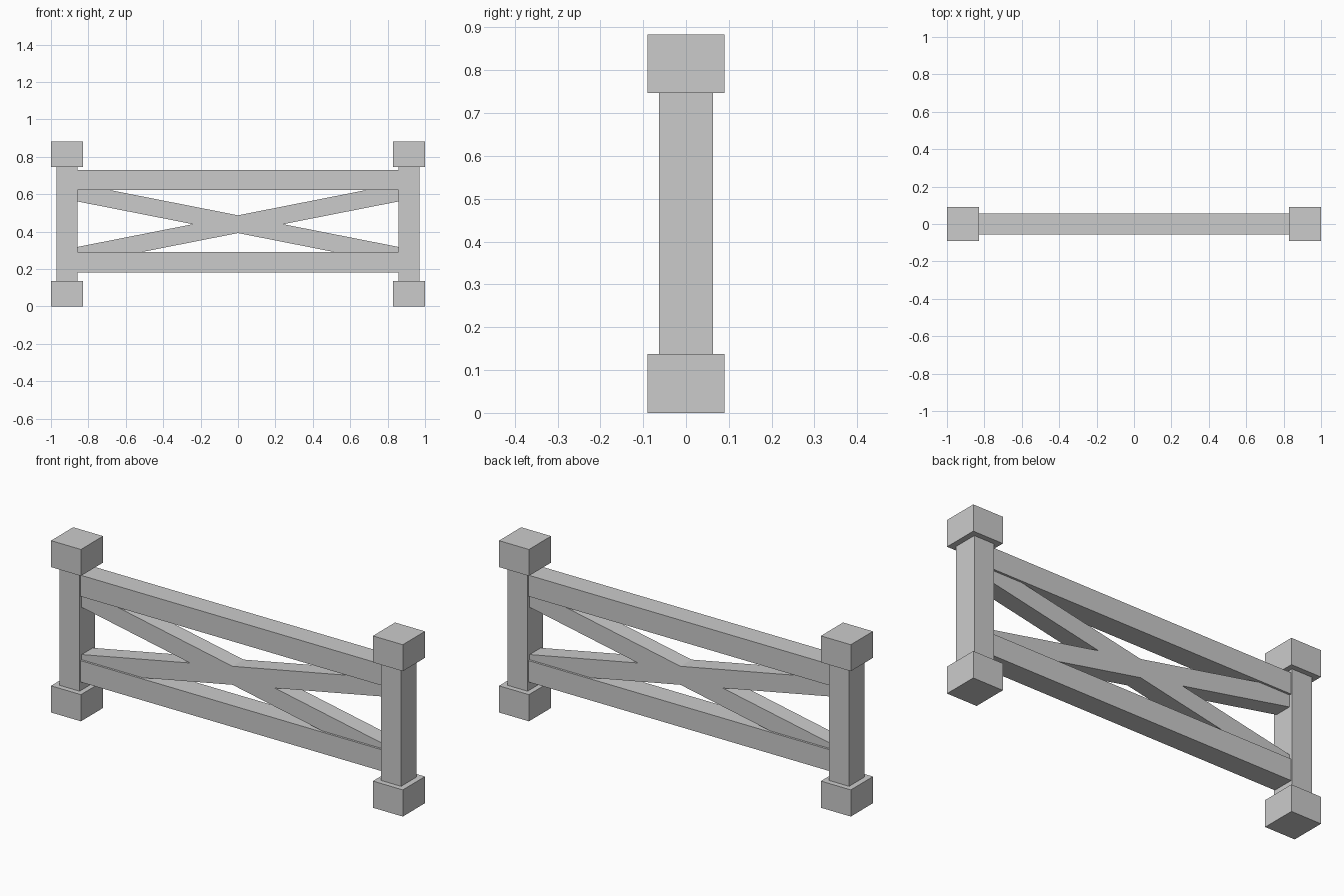
import bpy, bmesh

if "Cube" in bpy.data.objects:
    bpy.data.objects.remove(bpy.data.objects["Cube"])


def make_object(name, bm):
    bmesh.ops.recalc_face_normals(bm, faces=bm.faces)
    mesh = bpy.data.meshes.new(name)
    bm.to_mesh(mesh)
    bm.free()
    obj = bpy.data.objects.new(name, mesh)
    bpy.context.collection.objects.link(obj)
    return obj


def box(name, x0, x1, half_y, z0, z1):
    bm = bmesh.new()
    bmesh.ops.create_cube(bm, size=1)
    for v in bm.verts:
        v.co = (x1 if v.co.x > 0 else x0,
                half_y if v.co.y > 0 else -half_y,
                z1 if v.co.z > 0 else z0)
    return make_object(name, bm)


# Posts with square base and cap blocks
for side, s in (("left", -1), ("right", 1)):
    def block(name, inner, outer, half_y, z0, z1):
        box(f"{side}_{name}", *sorted((s * inner, s * outer)), half_y, z0, z1)
    block("post", 0.857, 0.971, 0.0625, 0.137, 0.747)
    block("post_base", 0.83, 1.0, 0.09, 0.0, 0.137)
    block("post_cap", 0.83, 1.0, 0.09, 0.747, 0.883)

# Horizontal rails, butted against the posts
box("top_rail", -0.857, 0.857, 0.056, 0.622, 0.731)
box("bottom_rail", -0.857, 0.857, 0.056, 0.182, 0.292)

# Crossed brace: one outline, so the crossing is flush
zc, t, slope, end = 0.44, 0.0475, 0.197, 0.857
rise = slope * end
quarter = [(end, -rise - t), (end, -rise + t), (t / slope, 0),
           (end, rise - t), (end, rise + t), (0, t)]
outline = quarter + [(-x, -z) for x, z in quarter]
bm = bmesh.new()
depth = 0.045
face = bm.faces.new([bm.verts.new((x, -depth, zc + z)) for x, z in outline])
ext = bmesh.ops.extrude_face_region(bm, geom=[face], use_keep_orig=True)
moved = [g for g in ext["geom"] if isinstance(g, bmesh.types.BMVert)]
bmesh.ops.translate(bm, verts=moved, vec=(0, 2 * depth, 0))
make_object("cross_brace", bm)
